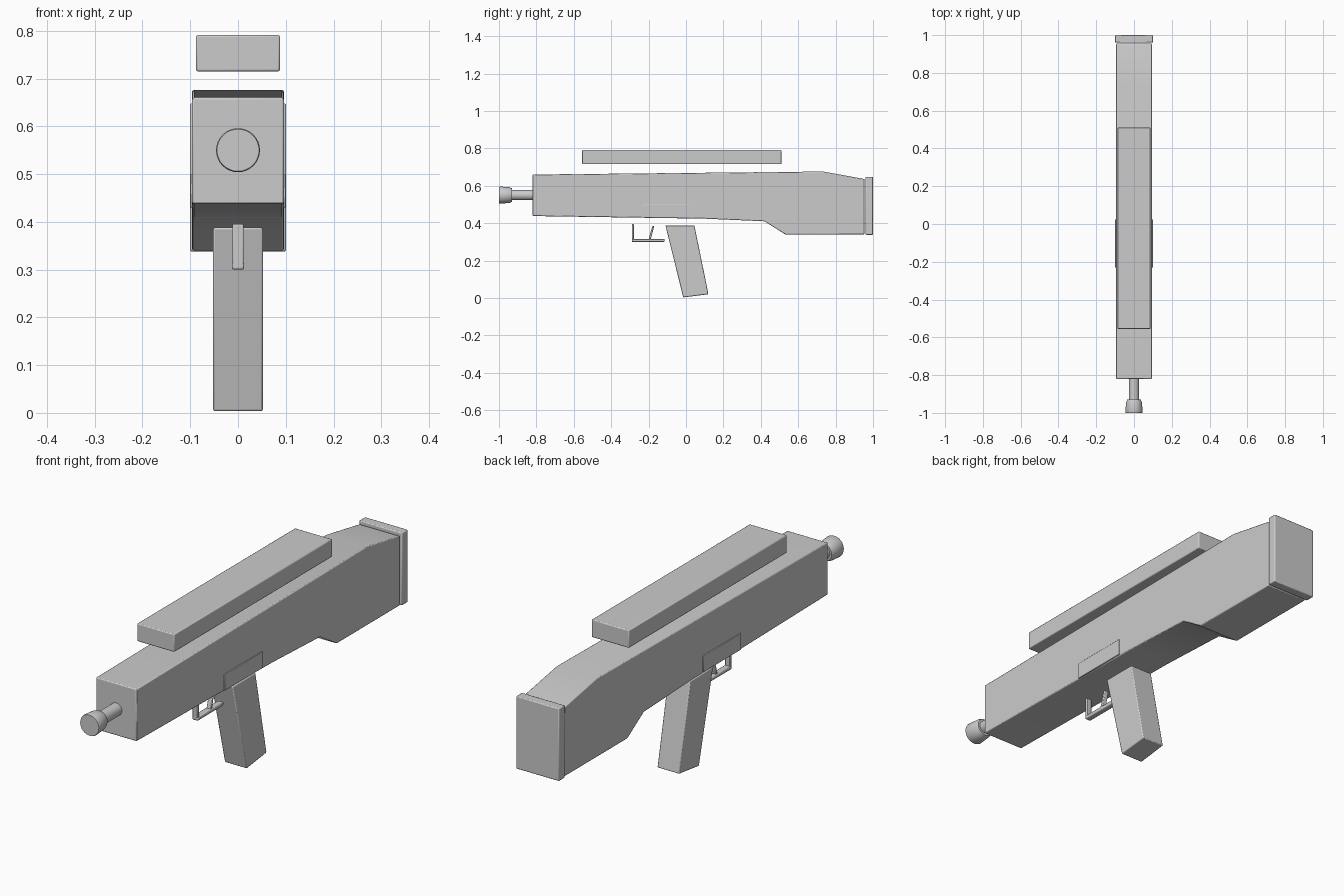
import bpy, bmesh, math
from mathutils import Matrix

cube = bpy.data.objects.get("Cube")
if cube:
    bpy.data.objects.remove(cube, do_unlink=True)

grey = bpy.data.materials.new("plain grey")
grey.use_nodes = True
grey.diffuse_color = (0.6, 0.6, 0.6, 1)
grey.node_tree.nodes["Principled BSDF"].inputs["Base Color"].default_value = (0.6, 0.6, 0.6, 1)


def finish(name, bm, bevel):
    bmesh.ops.recalc_face_normals(bm, faces=bm.faces)
    mesh = bpy.data.meshes.new(name)
    bm.to_mesh(mesh)
    bm.free()
    mesh.materials.append(grey)
    ob = bpy.data.objects.new(name, mesh)
    bpy.context.collection.objects.link(ob)
    if bevel:
        mod = ob.modifiers.new("soft edges", "BEVEL")
        mod.width = bevel
        mod.segments = 2
        mod.limit_method = "ANGLE"
    bpy.ops.object.select_all(action="DESELECT")
    ob.select_set(True)
    bpy.context.view_layer.objects.active = ob
    bpy.ops.object.shade_smooth_by_angle(angle=math.radians(30))
    return ob


def slab(name, outline, half_width, bevel=0.004):
    """Extrude a side outline of (y, z) points across the width."""
    bm = bmesh.new()
    face = bm.faces.new([bm.verts.new((-half_width, y, z)) for y, z in outline])
    new = bmesh.ops.extrude_face_region(bm, geom=[face])["geom"]
    verts = [v for v in new if isinstance(v, bmesh.types.BMVert)]
    bmesh.ops.translate(bm, verts=verts, vec=(2 * half_width, 0, 0))
    return finish(name, bm, bevel)


def box(name, y0, y1, z0, z1, half_width, bevel=0.004):
    return slab(name, [(y0, z0), (y1, z0), (y1, z1), (y0, z1)], half_width, bevel)


def turned(name, profile, z, bevel=0):
    """Spin a profile of (y, radius) points around the barrel axis."""
    bm = bmesh.new()
    pts = [(profile[0][0], 0)] + profile + [(profile[-1][0], 0)]
    verts = [bm.verts.new((r, y, z)) for y, r in pts]
    edges = [bm.edges.new(pair) for pair in zip(verts, verts[1:])]
    bmesh.ops.spin(bm, geom=verts + edges, cent=(0, 0, z), axis=(0, 1, 0),
                   angle=math.tau, steps=32)
    bmesh.ops.remove_doubles(bm, verts=bm.verts, dist=0.0001)
    return finish(name, bm, bevel)


# Main housing and its end plate
slab("body", [(-0.82, 0.438), (0.1, 0.424), (0.42, 0.41), (0.53, 0.34), (0.955, 0.34),
              (0.955, 0.636), (0.735, 0.676), (-0.82, 0.66)], 0.096)
box("butt_plate", 0.96, 1.0, 0.338, 0.648, 0.101)
box("receiver_plate", -0.23, 0.025, 0.43, 0.5, 0.1, 0.002)

# Sight floating above the housing
box("scope", -0.555, 0.51, 0.715, 0.791, 0.088)

# Grip, trigger and guard
slab("grip", [(-0.11, 0.388), (-0.015, 0.003), (0.12, 0.02), (0.045, 0.388)], 0.052)
box("guard_bar", -0.29, -0.115, 0.3, 0.316, 0.013)
box("guard_post", -0.29, -0.279, 0.304, 0.395, 0.012, 0.003)
slab("trigger", [(-0.2, 0.314), (-0.188, 0.314), (-0.17, 0.384), (-0.18, 0.384)], 0.01, 0.003)

# Barrel and muzzle
turned("barrel", [(-0.95, 0.027), (-0.8, 0.027)], 0.55)
turned("muzzle", [(-1.0, 0.044), (-0.995, 0.046), (-0.945, 0.042), (-0.93, 0.036)], 0.55)
